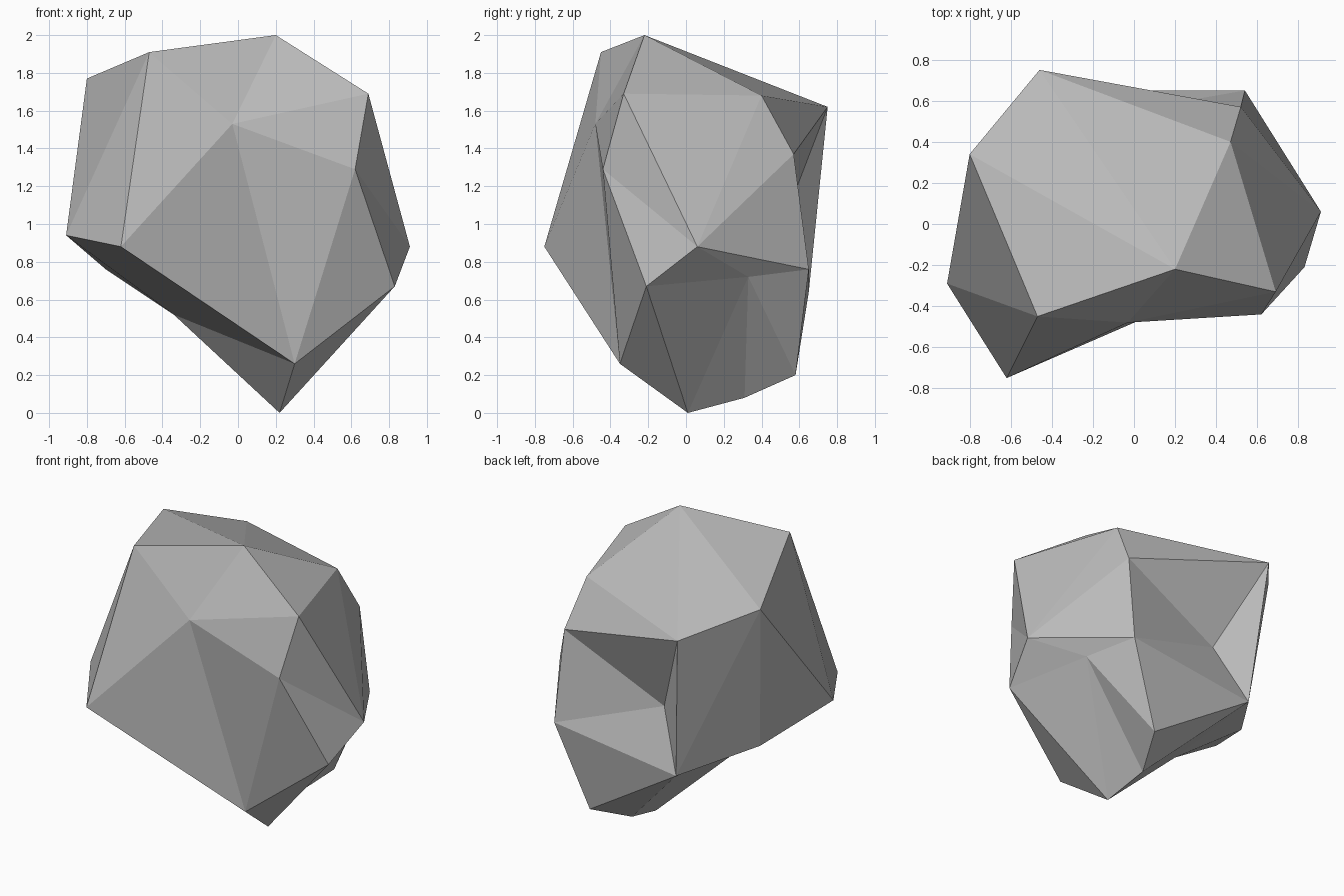
import bpy
import bmesh

cube = bpy.data.objects.get("Cube")
if cube:
    bpy.data.objects.remove(cube, do_unlink=True)


def make_material(name, grey):
    material = bpy.data.materials.new(name)
    material.use_nodes = True
    colour = (grey, grey, grey, 1)
    material.diffuse_color = colour
    shader = material.node_tree.nodes["Principled BSDF"]
    shader.inputs["Base Color"].default_value = colour
    shader.inputs["Roughness"].default_value = 1
    return material


# Corners of the boulder
corners = dict(
    # crown
    peak=(.2, -.22, 2), crown_front=(-.47, -.45, 1.91),
    crown_side=(-.8, .34, 1.77), crown_back=(-.46, .75, 1.62),
    shoulder_front=(.69, -.33, 1.69), shoulder_back=(.47, .4, 1.68),
    # upper waist
    brow=(-.03, -.48, 1.53), cheek=(.62, -.44, 1.29),
    rear_corner=(.52, .57, 1.37), rear_hollow=(-.2, .52, 1.02),
    # lower waist
    nose=(-.62, -.75, .88), side_tip=(-.91, -.29, .94),
    left_tip=(.91, .06, .88), left_low=(.83, -.21, .67),
    left_hollow=(.66, .33, .72), rear_ledge=(.54, .65, .76),
    rear_low=(-.38, .65, .64), side_low=(-.7, .2, .76),
    # underside
    under_hollow=(-.34, -.01, .52), chin=(.3, -.35, .26), foot=(.22, .01, 0),
    heel=(.32, .58, .2), sole=(.19, .31, .08),
)

# Facets radiate from a hub corner through its neighbours in order
fans = [
    "peak: crown_front crown_side crown_back shoulder_back shoulder_front brow crown_front",
    "chin: nose brow cheek left_low foot under_hollow side_tip nose",
    "left_hollow: left_tip rear_ledge heel sole foot left_low left_tip",
    "rear_hollow: crown_back rear_corner rear_ledge rear_low crown_back",
    "left_tip: left_low cheek shoulder_front shoulder_back rear_corner rear_ledge",
    "under_hollow: foot sole rear_low side_low side_tip",
    "crown_side: crown_front side_tip side_low rear_low crown_back",
    "crown_front: side_tip nose brow",
    "heel: rear_ledge rear_low sole",
    "shoulder_back: rear_corner crown_back",
    "shoulder_front: cheek brow",
]


def build_faceted(name, corners, fans, material):
    bm = bmesh.new()
    verts = {label: bm.verts.new(co) for label, co in corners.items()}
    for fan in fans:
        hub, ring = fan.split(":")
        ring = ring.split()
        for a, b in zip(ring, ring[1:]):
            bm.faces.new((verts[hub], verts[a], verts[b]))
    bmesh.ops.recalc_face_normals(bm, faces=bm.faces)
    mesh = bpy.data.meshes.new(name)
    bm.to_mesh(mesh)
    bm.free()
    mesh.materials.append(material)
    obj = bpy.data.objects.new(name, mesh)
    bpy.context.collection.objects.link(obj)
    return obj


build_faceted("boulder", corners, fans, make_material("stone grey", .5))
